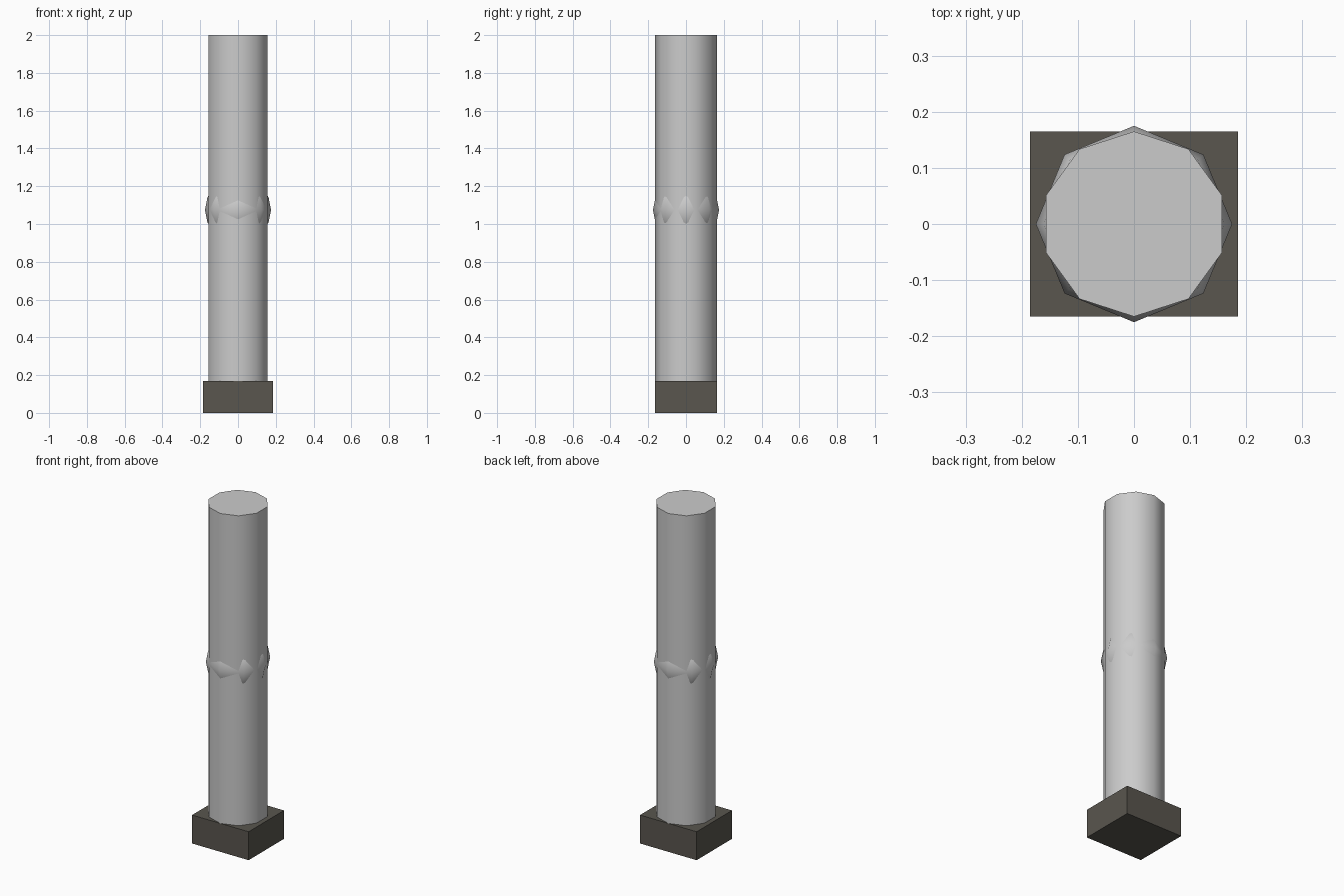
import bpy, math

if "Cube" in bpy.data.objects:
    bpy.data.objects.remove(bpy.data.objects["Cube"])

def finish(obj, name, smooth=True):
    obj.name = name
    bpy.ops.object.transform_apply(location=False, rotation=True, scale=True)
    if smooth:
        bpy.ops.object.shade_smooth_by_angle(angle=math.radians(50))
    return obj

# dark block at the foot of the post
bpy.ops.mesh.primitive_cube_add(size=1, location=(0, 0, 0.084))
base = bpy.context.object
base.scale = (0.37, 0.33, 0.168)
finish(base, "foot_block", smooth=False)
dark = bpy.data.materials.new("dark_block")
dark.diffuse_color = (0.10, 0.092, 0.077, 1)
dark.use_nodes = True
dark.node_tree.nodes["Principled BSDF"].inputs["Base Color"].default_value = dark.diffuse_color
base.data.materials.append(dark)

# ten-sided post with a corner towards the front
bpy.ops.mesh.primitive_cylinder_add(vertices=10, radius=0.165, depth=2 - 0.168,
                                    location=(0, 0, (2 + 0.168) / 2))
finish(bpy.context.object, "post")

# faceted joint ball, only its corners poke out of the post
bpy.ops.mesh.primitive_uv_sphere_add(segments=8, ring_count=8, radius=0.175,
                                     location=(0, 0, 1.075))
finish(bpy.context.object, "joint_ball")
